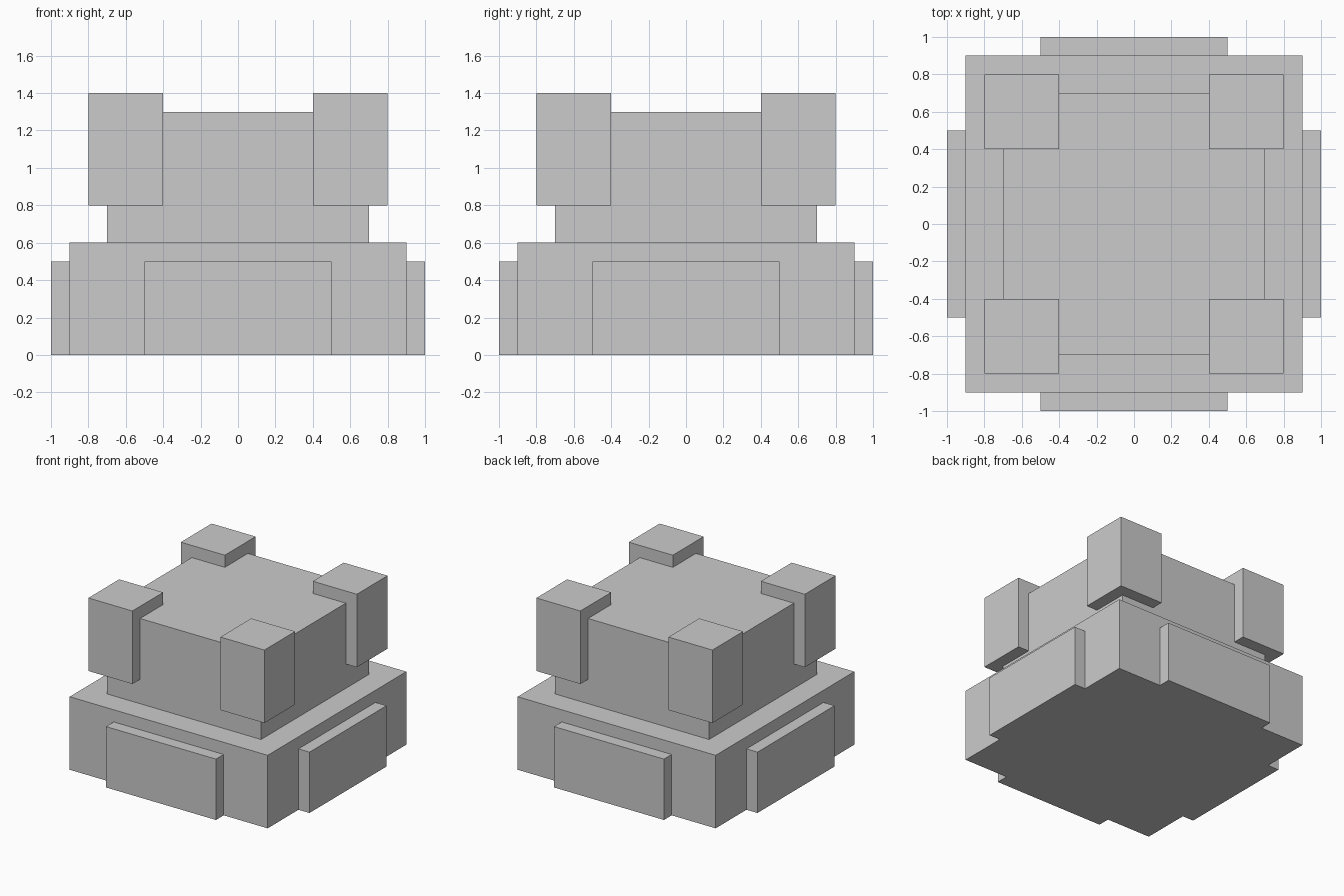
import bpy
import bmesh
from mathutils import Vector

if "Cube" in bpy.data.objects:
    bpy.data.objects.remove(bpy.data.objects["Cube"])


def box(name, lo, hi):
    """Axis-aligned box between two opposite corners."""
    lo, hi = Vector(lo), Vector(hi)
    bm = bmesh.new()
    bmesh.ops.create_cube(bm, size=1)
    bmesh.ops.scale(bm, vec=hi - lo, verts=bm.verts)
    bmesh.ops.translate(bm, vec=(lo + hi) / 2, verts=bm.verts)
    mesh = bpy.data.meshes.new(name)
    bm.to_mesh(mesh)
    bm.free()
    obj = bpy.data.objects.new(name, mesh)
    bpy.context.collection.objects.link(obj)
    return obj


# Wide base and narrower upper block
box("base", (-0.9, -0.9, 0), (0.9, 0.9, 0.6))
box("upper_block", (-0.7, -0.7, 0.6), (0.7, 0.7, 1.3))

# Raised panel on each side of the base
for name, sx, sy in (("front", 0, -1), ("back", 0, 1), ("left", -1, 0), ("right", 1, 0)):
    half = Vector((0.05 if sx else 0.5, 0.05 if sy else 0.5, 0.25))
    centre = Vector((0.95 * sx, 0.95 * sy, 0.25))
    box(name + "_panel", centre - half, centre + half)

# Corner blocks wrapped around the upper block
for side_y, sy in (("front", -1), ("back", 1)):
    for side_x, sx in (("left", -1), ("right", 1)):
        centre = Vector((0.6 * sx, 0.6 * sy, 1.1))
        half = Vector((0.2, 0.2, 0.3))
        box(f"{side_y}_{side_x}_corner_block", centre - half, centre + half)
